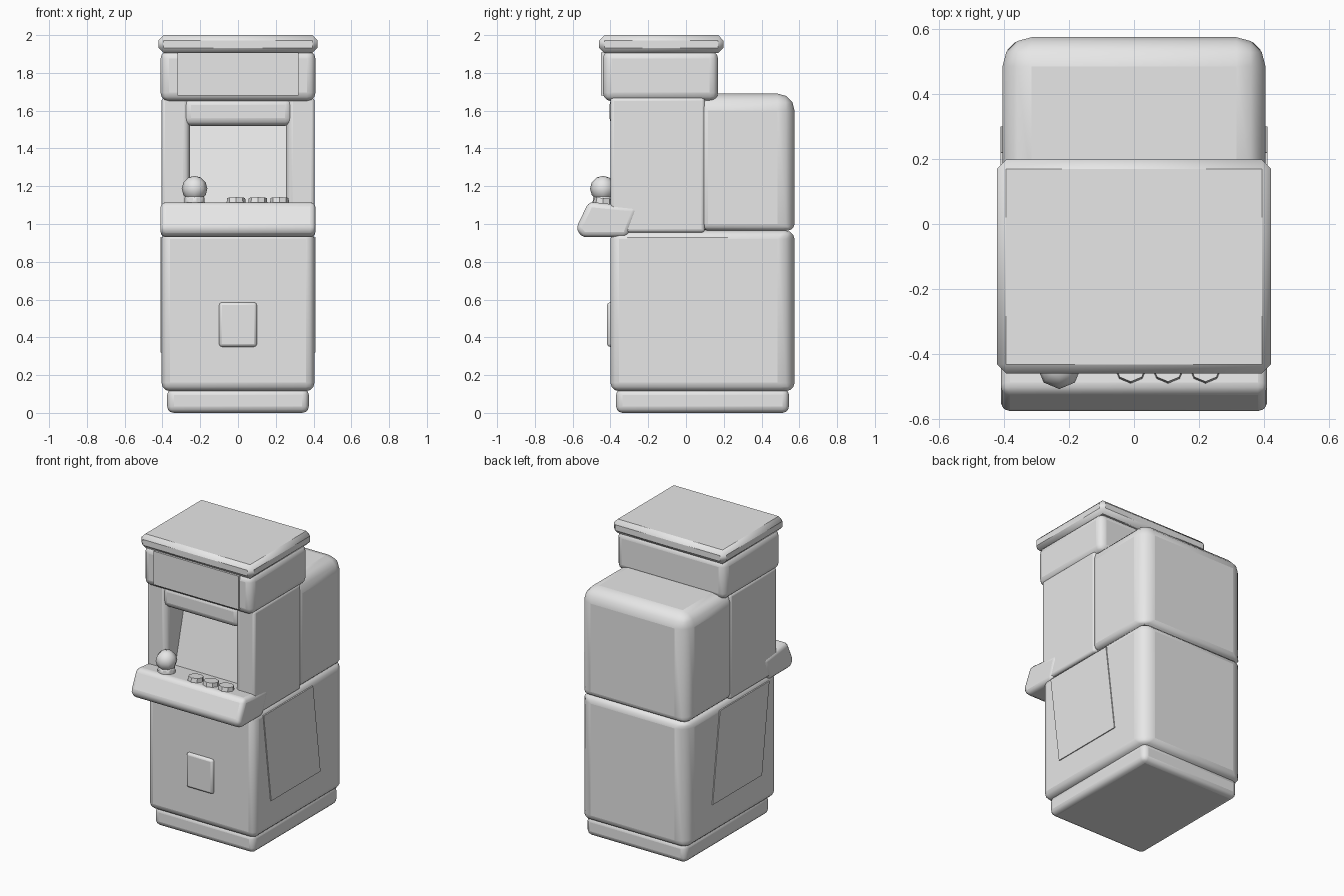
import bpy, bmesh
from math import radians
from mathutils import Matrix, Vector

if "Cube" in bpy.data.objects:
    bpy.data.objects.remove(bpy.data.objects["Cube"])

grey = bpy.data.materials.new("light_grey")
grey.use_nodes = True
grey.diffuse_color = (0.8, 0.8, 0.8, 1)
grey.node_tree.nodes["Principled BSDF"].inputs["Base Color"].default_value = (0.8, 0.8, 0.8, 1)


def finish(name, bm, bevel=0, segments=3, weight=None, angle=38):
    """Turn a bmesh into a bevelled, smooth-shaded object."""
    bmesh.ops.recalc_face_normals(bm, faces=bm.faces[:])
    if weight:
        layer = bm.edges.layers.float.new("bevel_weight_edge")
        for e in bm.edges:
            e[layer] = weight((e.verts[0].co + e.verts[1].co) / 2)
    mesh = bpy.data.meshes.new(name)
    bm.to_mesh(mesh)
    bm.free()
    obj = bpy.data.objects.new(name, mesh)
    bpy.context.collection.objects.link(obj)
    mesh.materials.append(grey)
    if bevel:
        mod = obj.modifiers.new("rounded_edges", "BEVEL")
        mod.width, mod.segments = bevel, segments
        mod.limit_method = "WEIGHT" if weight else "ANGLE"
    bpy.ops.object.select_all(action="DESELECT")
    obj.select_set(True)
    bpy.context.view_layer.objects.active = obj
    bpy.ops.object.shade_smooth_by_angle(angle=radians(angle))
    return obj


def box(name, x, y, z, bevel=0, **options):
    """Box from (min, max) ranges on each axis."""
    bm = bmesh.new()
    bmesh.ops.create_cube(bm, size=1)
    for v in bm.verts:
        v.co = Vector([(r[0] + r[1]) / 2 + c * (r[1] - r[0]) for r, c in zip((x, y, z), v.co)])
    return finish(name, bm, bevel, **options)


def prism(name, x, profile, bevel=0, **options):
    """Side profile of (y, z) points extruded across an x range."""
    bm = bmesh.new()
    face = bm.faces.new([bm.verts.new((x[0], y, z)) for y, z in profile])
    out = bmesh.ops.extrude_face_region(bm, geom=[face])["geom"]
    moved = [g for g in out if isinstance(g, bmesh.types.BMVert)]
    bmesh.ops.translate(bm, verts=moved, vec=(x[1] - x[0], 0, 0))
    return finish(name, bm, bevel, **options)


def disc(name, centre, radius, height, sides, tilt=0, bevel=0):
    bm = bmesh.new()
    place = Matrix.Translation(centre) @ Matrix.Rotation(tilt, 4, "X")
    bmesh.ops.create_cone(bm, cap_ends=True, segments=sides, radius1=radius,
                          radius2=radius * 0.92, depth=height, matrix=place)
    return finish(name, bm, bevel, segments=1)


# Cabinet body, with softer corners at the rear
box("plinth", (-0.375, 0.375), (-0.37, 0.545), (0, 0.13), 0.035)
box("lower_cabinet", (-0.405, 0.405), (-0.40, 0.575), (0.115, 0.965), 0.09,
    weight=lambda m: 1 if m.y > 0.5 and abs(m.x) > 0.3 else 0.5)
box("rear_housing", (-0.405, 0.405), (0.08, 0.575), (0.965, 1.69), 0.09,
    weight=lambda m: 0.4 if m.z < 1 or m.y < 0.1 else 1)

# Screen alcove
for side, label in ((1, "left"), (-1, "right")):
    xs = sorted((0.255 * side, 0.405 * side))
    box(label + "_wall", xs, (-0.40, 0.10), (0.955, 1.67), 0.035,
        weight=lambda m: 1 if m.y < -0.3 and abs(m.x) < 0.3 else 0.5)
    prism(label + "_side_panel", sorted((0.40 * side, 0.411 * side)),
          [(-0.31, 0.93), (0.22, 0.93), (0.30, 0.32), (-0.23, 0.32)])
prism("screen", (-0.262, 0.262), [(-0.32, 1.05), (-0.165, 1.66), (0.10, 1.66), (0.10, 1.05)])
box("speaker_bar", (-0.29, 0.29), (-0.405, -0.15), (1.52, 1.67), 0.04)

# Sign box and roof
box("sign_box", (-0.41, 0.41), (-0.44, 0.17), (1.65, 1.92), 0.045)
box("sign_plate", (-0.32, 0.32), (-0.449, -0.43), (1.68, 1.908))
box("roof_cap", (-0.422, 0.422), (-0.46, 0.198), (1.905, 2.0), 0.028, segments=1)

# Control deck
prism("control_deck", (-0.41, 0.41),
      [(-0.55, 0.93), (-0.583, 0.975), (-0.515, 1.118), (-0.25, 1.09), (-0.31, 0.93)], 0.035)

# Joystick and buttons
disc("joystick_base", (-0.23, -0.44, 1.12), 0.06, 0.06, 8, bevel=0.01)
bm = bmesh.new()
bmesh.ops.create_uvsphere(bm, u_segments=8, v_segments=6, radius=0.068,
                          matrix=Matrix.Translation((-0.23, -0.44, 1.187)))
finish("joystick_ball", bm, angle=60)
for i in range(3):
    disc("button_%d" % (i + 1), (-0.01 + 0.115 * i, -0.44, 1.115), 0.052, 0.045, 8,
         tilt=radians(-6))

# Coin door
box("coin_door", (-0.10, 0.10), (-0.418, -0.38), (0.35, 0.585), 0.015, segments=2)
